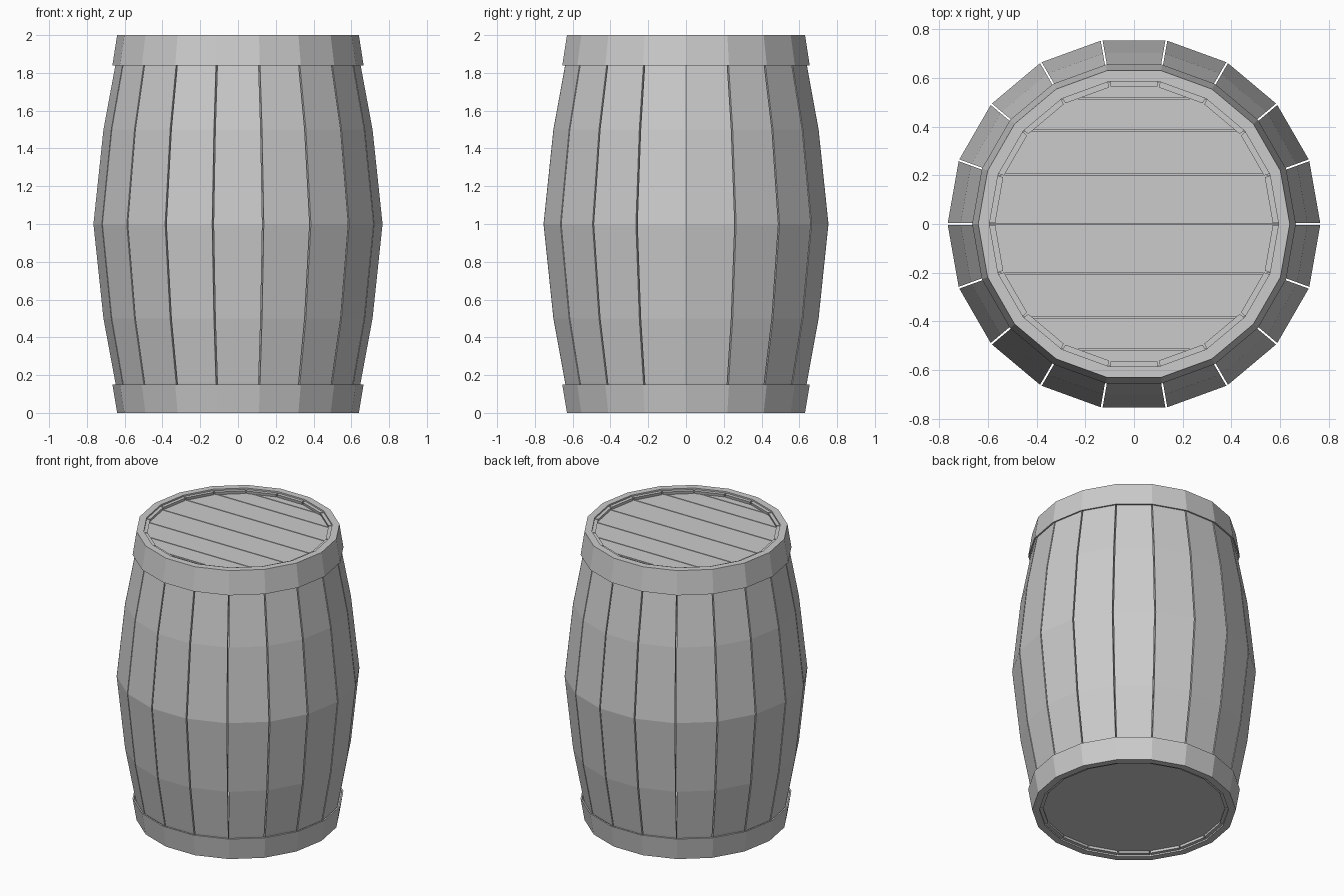
import bpy, bmesh
from math import sin, cos, radians

if "Cube" in bpy.data.objects:
    bpy.data.objects.remove(bpy.data.objects["Cube"])

N = 18                     # staves around the barrel
STEP = 360 / N
RECESS = 0.03              # how far the heads sit below the rims


def make_object(name, verts, faces):
    mesh = bpy.data.meshes.new(name)
    mesh.from_pydata(verts, [], faces)
    bm = bmesh.new()
    bm.from_mesh(mesh)
    bmesh.ops.recalc_face_normals(bm, faces=bm.faces)
    bm.to_mesh(mesh)
    bm.free()
    obj = bpy.data.objects.new(name, mesh)
    bpy.context.collection.objects.link(obj)
    return obj


def prism(name, outline, z0, z1):
    n = len(outline)
    verts = [(x, y, z) for z in (z0, z1) for x, y in outline]
    faces = [list(range(n)), list(range(n, 2 * n))]
    faces += [(i, (i + 1) % n, n + (i + 1) % n, n + i) for i in range(n)]
    return make_object(name, verts, faces)


def lathe(name, profile):
    # closed (radius, z) profile swept round the N-sided barrel
    k = len(profile)
    verts = [(r * cos(radians(i * STEP)), r * sin(radians(i * STEP)), z)
             for i in range(N) for r, z in profile]
    faces = [(i * k + j, i * k + (j + 1) % k,
              (i + 1) % N * k + (j + 1) % k, (i + 1) % N * k + j)
             for i in range(N) for j in range(k)]
    return make_object(name, verts, faces)


# staves: bulging flat boards with a narrow gap at each joint
stave_profile = [(0.616, 0.01), (0.650, 0.16), (0.713, 0.5), (0.766, 1.0),
                 (0.713, 1.5), (0.650, 1.84), (0.616, 1.99)]
THICK, HALF_GAP = 0.045, 0.004
half = radians(STEP / 2)


def stave(name, angle):
    verts = []
    for corner, z in stave_profile:
        for r in (corner, corner - THICK):
            d, w = r * cos(half), r * sin(half) - HALF_GAP
            verts += [(d, -w, z), (d, w, z)]
    faces = [(0, 1, 3, 2)]
    for i in range(len(stave_profile) - 1):
        a, b = 4 * i, 4 * i + 4
        for p, q in ((0, 1), (1, 3), (3, 2), (2, 0)):
            faces.append((a + p, a + q, b + q, b + p))
    e = 4 * (len(stave_profile) - 1)
    faces.append((e, e + 1, e + 3, e + 2))
    obj = make_object(name, verts, faces)
    obj.rotation_euler.z = radians(angle)


for i in range(N):
    stave(f"stave_{i + 1}", (i + 0.5) * STEP)

# hoops: flared bands whose rims cap the stave ends
top_hoop = [(0.594, 2.0), (0.640, 2.0), (0.665, 1.84), (0.655, 1.84),
            (0.632, 1.992), (0.594, 1.992)]
lathe("top_hoop", top_hoop)
lathe("bottom_hoop", [(r, (2.0 - z) * 0.15 / 0.16) for r, z in top_hoop])

# inner rim walls that hold the heads
for name, z0, z1 in (("top_rim_wall", 1.93, 2.0), ("bottom_rim_wall", 0.0, 0.07)):
    lathe(name, [(0.594, z0), (0.608, z0), (0.608, z1), (0.594, z1)])

# top head: planks cut between matching corners of the polygon
R = 0.596
for i in range(1 - N // 4, N // 4 + 1):
    lo, hi = radians((i - 1) * STEP), radians(i * STEP)
    y0, y1 = R * sin(lo) + 0.003, R * sin(hi) - 0.003
    outline = [(-R * cos(lo), y0), (R * cos(lo), y0),
               (R * cos(hi), y1), (-R * cos(hi), y1)]
    prism(f"top_plank_{i + N // 4}", outline, 2 - RECESS - 0.04, 2 - RECESS)

# bottom head: one plain disc
ring = [(R * cos(radians(i * STEP)), R * sin(radians(i * STEP))) for i in range(N)]
prism("bottom_head", ring, RECESS, RECESS + 0.04)
